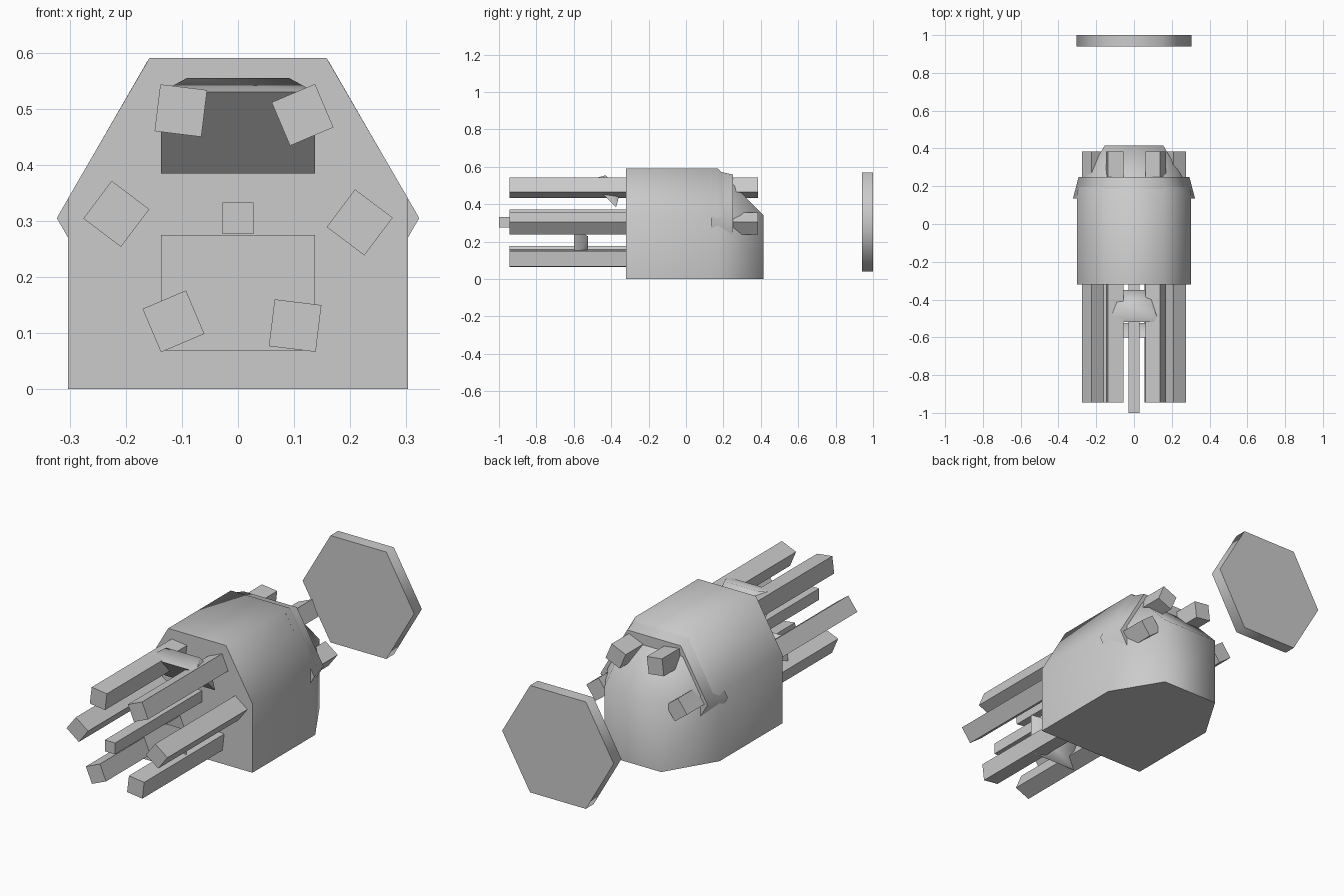
import bpy, bmesh, math
from mathutils import Matrix, Vector

if "Cube" in bpy.data.objects:
    bpy.data.objects.remove(bpy.data.objects["Cube"])

CZ = 0.305  # height of the common long axis


def finish(name, bm, smooth=True):
    bmesh.ops.recalc_face_normals(bm, faces=bm.faces)
    me = bpy.data.meshes.new(name)
    bm.to_mesh(me)
    bm.free()
    ob = bpy.data.objects.new(name, me)
    bpy.context.collection.objects.link(ob)
    if smooth:
        bpy.ops.object.select_all(action='DESELECT')
        bpy.context.view_layer.objects.active = ob
        ob.select_set(True)
        bpy.ops.object.shade_smooth_by_angle(angle=math.radians(65))
    return ob


def loft(name, a, b, smooth=True):
    """Closed solid between two loops with equal point counts."""
    bm = bmesh.new()
    va = [bm.verts.new(p) for p in a]
    vb = [bm.verts.new(p) for p in b]
    n = len(a)
    bm.faces.new(va)
    bm.faces.new(vb)
    for i in range(n):
        j = (i + 1) % n
        bm.faces.new((va[i], va[j], vb[j], vb[i]))
    return finish(name, bm, smooth)


def ngon(n, r, y, cx=0, cz=CZ, rot=0.0):
    return [(cx + r * math.cos(rot + math.tau * i / n), y,
             cz + r * math.sin(rot + math.tau * i / n)) for i in range(n)]


def bar(name, cx, cz, side, y0, y1, rot=0.0):
    r, a = side / math.sqrt(2), rot + math.pi / 4
    loft(name, ngon(4, r, y0, cx, cz, a), ngon(4, r, y1, cx, cz, a), False)


# Hull: six-sided plan with straight walls, sloped sides and a flat roof
plan = [(-0.303, -0.32), (0.303, -0.32), (0.303, 0.17),
        (0.155, 0.415), (-0.155, 0.415), (-0.303, 0.17)]
bm = bmesh.new()
low = [bm.verts.new((x, y, 0)) for x, y in plan]
mid = [bm.verts.new((x, y, 0.34)) for x, y in plan]
top = [bm.verts.new((x, y, 0.59)) for x, y in
       [(-0.158, -0.32), (0.158, -0.32), (0.158, 0.17), (-0.158, 0.17)]]
bm.faces.new(low)
bm.faces.new(top)
bm.faces.new((low[0], low[1], mid[1], top[1], top[0], mid[0]))
for i in range(1, 6):
    j = (i + 1) % 6
    bm.faces.new((low[i], low[j], mid[j], mid[i]))
bm.faces.new((mid[1], mid[2], top[2], top[1]))
bm.faces.new((mid[2], mid[3], top[2]))
bm.faces.new((mid[3], mid[4], top[3], top[2]))
bm.faces.new((mid[4], mid[5], top[3]))
bm.faces.new((mid[5], mid[0], top[0], top[3]))
finish("hull", bm)

# Tapered six-sided collar and detached rear disc
loft("collar", ngon(6, 0.323, 0.135), ngon(6, 0.293, 0.25))
loft("rear_disc", ngon(6, 0.305, 0.94), ngon(6, 0.305, 1.0))

# Ring of six long square rods running through the hull
for k in range(6):
    a = math.radians(-2 + 60 * k)
    bar(f"rod_{k + 1}", 0.217 * math.cos(a), CZ + 0.217 * math.sin(a), 0.084,
        -0.945, 0.385, math.radians(53 + 60 * k))

# Longer thin centre rod
bar("centre_rod", 0, CZ, 0.056, -1.0, -0.2)


def plate(name, centre, tilt, thick, inset):
    """Plate whose back face is inset from its front face."""
    m = Matrix.Translation(centre) @ Matrix.Rotation(tilt, 4, 'X')

    def rect(w, h, y):
        return [m @ Vector(p) for p in ((-w, y, -h), (w, y, -h), (w, y, h), (-w, y, h))]
    loft(name, rect(0.137, 0.103, 0), rect(0.137 - inset, 0.103 - inset, thick))


# Bevelled plates among the rods: one upright, one tilted
plate("lower_plate", (0, -0.6, 0.172), 0, 0.075, 0.046)
plate("upper_plate", (0, -0.447, 0.457), math.radians(45), 0.081, 0.046)
